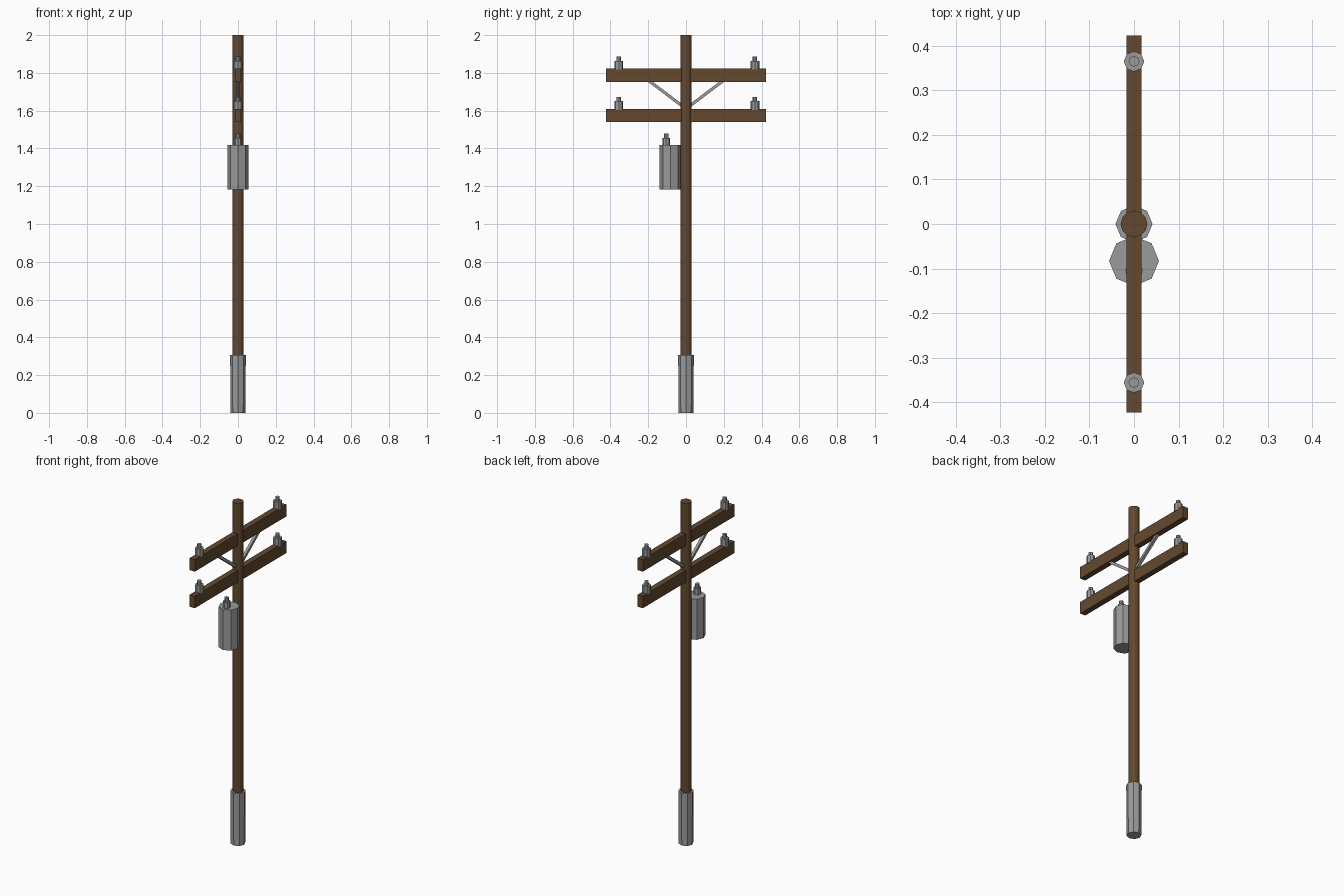
import bpy, math
from mathutils import Vector

if "Cube" in bpy.data.objects:
    bpy.data.objects.remove(bpy.data.objects["Cube"])


def material(name, rgb):
    m = bpy.data.materials.new(name)
    m.diffuse_color = (*rgb, 1)
    m.use_nodes = True
    m.node_tree.nodes["Principled BSDF"].inputs["Base Color"].default_value = m.diffuse_color
    return m


WOOD = material("brown wood", (0.125, 0.066, 0.029))
METAL = material("grey metal", (0.32, 0.325, 0.32))


def prism(name, x, y, z0, z1, r0, mat, sides=8, r1=None):
    """Upright faceted cylinder or cone section between two heights."""
    bpy.ops.mesh.primitive_cone_add(vertices=sides, radius1=r0, radius2=r0 if r1 is None else r1,
                                    depth=z1 - z0, location=(x, y, (z0 + z1) / 2))
    ob = bpy.context.object
    ob.name = name
    ob.data.materials.append(mat)
    return ob


def box(name, loc, size, mat, rot_x=0):
    bpy.ops.mesh.primitive_cube_add(size=1, location=loc, rotation=(rot_x, 0, 0))
    ob = bpy.context.object
    ob.name = name
    ob.scale = size
    ob.data.materials.append(mat)
    return ob


def insulator(name, y, z, r):
    """Wide body with a narrow cap, standing on height z."""
    prism(name + "_body", 0, y, z - 0.005, z + 0.041, r, METAL)
    prism(name + "_cap", 0, y, z + 0.041, z + 0.063, 0.012, METAL)


# pole and tapered base sleeve
prism("pole", 0, 0, 0.02, 2.0, 0.03, WOOD, sides=12)
prism("base_sleeve", 0, 0, 0, 0.307, 0.039, METAL, r1=0.0415)

# two crossarms with insulators at the ends
for level, z0 in (("lower", 1.539), ("upper", 1.753)):
    box(level + "_crossarm", (0, 0, z0 + 0.035), (0.034, 0.846, 0.07), WOOD)
    for side, y in (("left", -0.356), ("right", 0.365)):
        insulator(f"{level}_{side}_insulator", y, z0 + 0.07, 0.023)

# diagonal braces from the pole to the upper crossarm
for side, s in (("left", -1), ("right", 1)):
    a, b = Vector((0, 0, 1.61)), Vector((0, s * 0.2, 1.761))
    d = b - a
    box(side + "_brace", (a + b) / 2, (0.016, d.length, 0.016), METAL,
        rot_x=math.atan2(d.z, d.y))

# transformer can with its bushing
prism("transformer", 0, -0.083, 1.182, 1.419, 0.056, METAL)
insulator("transformer_bushing", -0.105, 1.415, 0.02)
